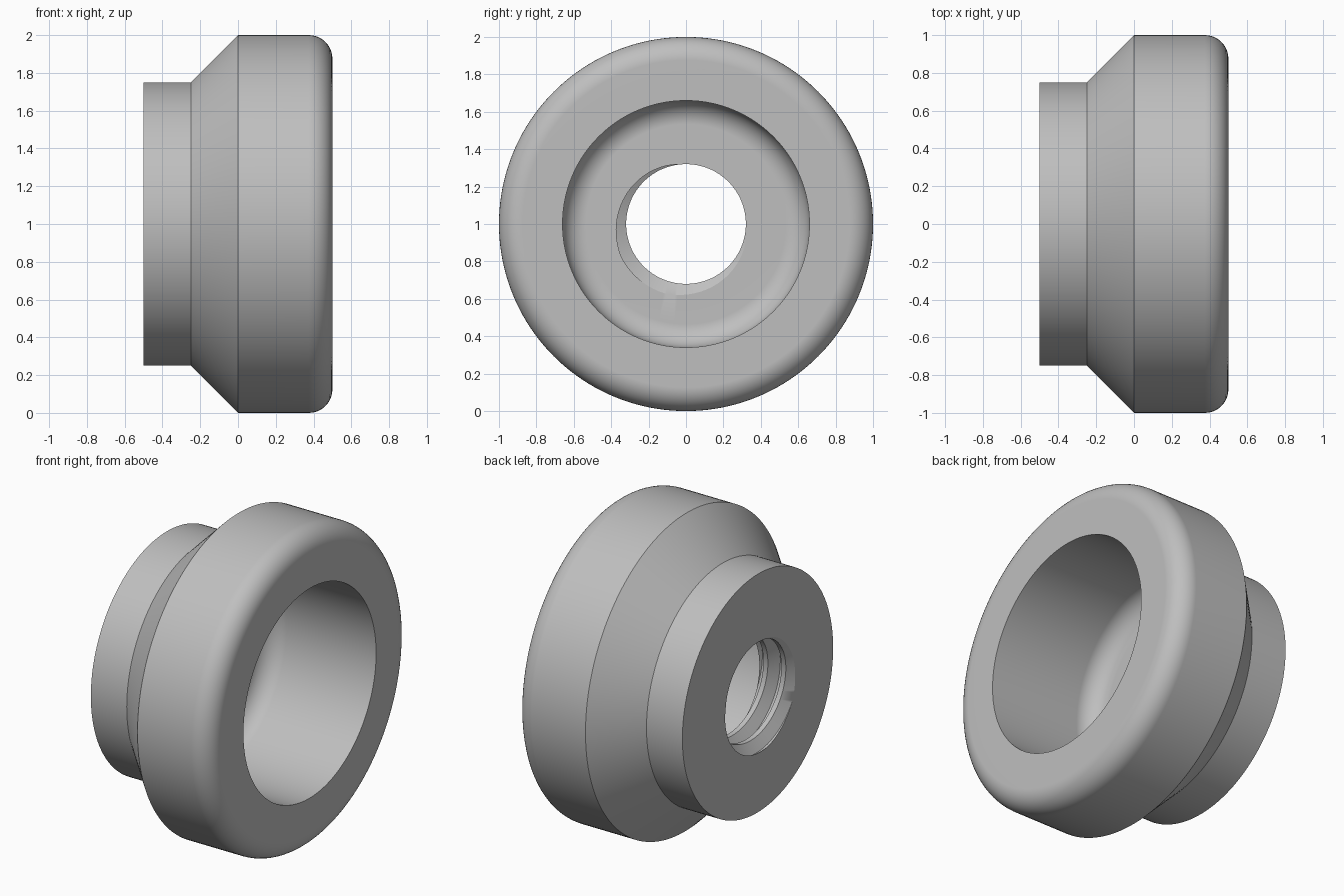
import bpy, bmesh
from math import sin, cos, pi, tau, radians

cube = bpy.data.objects.get("Cube")
if cube:
    bpy.data.objects.remove(cube, do_unlink=True)

SIDES = 160
BACK, FLOOR, FRONT = -0.5, -0.25, 0.5
PITCH, HOLE, DEPTH = 0.125, 0.32, 0.068
BORE, FILLET = 0.66, 0.125
PHASE = radians(230)


def thread_radius(x, angle):
    """Internal thread: flat root, sloped flanks, flat crest."""
    turn = (x - FLOOR) / PITCH - (angle - PHASE) / tau
    off = abs(turn - round(turn))
    return HOLE + DEPTH * min(1, max(0, (3 / 8 - off) / (5 / 16)))


def fillet(cx, cr, start, end, steps=10):
    """Rounded corner in the (x, radius) plane."""
    arc = [start + (end - start) * i / steps for i in range(steps + 1)]
    return [(cx + FILLET * cos(a), cr + FILLET * sin(a)) for a in arc]


# Body outline from the bore floor, out over the rim, to the back face
body_profile = (
    fillet(FLOOR + FILLET, BORE - FILLET, pi, pi / 2)
    + [(FRONT, BORE)]
    + fillet(FRONT - FILLET, 1 - FILLET, 0, pi / 2)
    + [(0, 1), (FLOOR, 0.75), (BACK, 0.75)])


def section(angle):
    """Full closed section; the threaded rows follow the helix."""
    rows = [(BACK, thread_radius(BACK, angle))]
    for k in range(-4, 3):
        for edge in (-3 / 8, -1 / 16, 1 / 16, 3 / 8):
            x = FLOOR + PITCH * (k + edge + (angle - PHASE) / tau)
            x = min(FLOOR, max(BACK, x))
            rows.append((x, thread_radius(x, angle)))
    rows.append((FLOOR, thread_radius(FLOOR, angle)))
    return rows + body_profile


# Sweep the section around the x axis
bm = bmesh.new()
rings = []
for i in range(SIDES + 1):
    a = tau * i / SIDES
    rings.append([bm.verts.new((x, r * cos(a), 1 + r * sin(a))) for x, r in section(a)])
for left, right in zip(rings, rings[1:]):
    for j in range(len(left)):
        n = (j + 1) % len(left)
        bm.faces.new((left[j], left[n], right[n], right[j]))
bmesh.ops.remove_doubles(bm, verts=bm.verts, dist=1e-5)
bmesh.ops.recalc_face_normals(bm, faces=bm.faces)

mesh = bpy.data.meshes.new("threaded_collar")
bm.to_mesh(mesh)
bm.free()
collar = bpy.data.objects.new("threaded_collar", mesh)
bpy.context.collection.objects.link(collar)

# Plain grey finish
grey = bpy.data.materials.new("plain_grey")
grey.use_nodes = True
grey.diffuse_color = (0.52, 0.52, 0.52, 1)
grey.node_tree.nodes["Principled BSDF"].inputs["Base Color"].default_value = (0.52, 0.52, 0.52, 1)
mesh.materials.append(grey)

# Smooth rounds, crisp edges, flat faces kept flat
bpy.ops.object.select_all(action="DESELECT")
collar.select_set(True)
bpy.context.view_layer.objects.active = collar
bpy.ops.object.shade_smooth_by_angle(angle=radians(30))
normals = collar.modifiers.new("flat_face_normals", "WEIGHTED_NORMAL")
normals.keep_sharp = True
